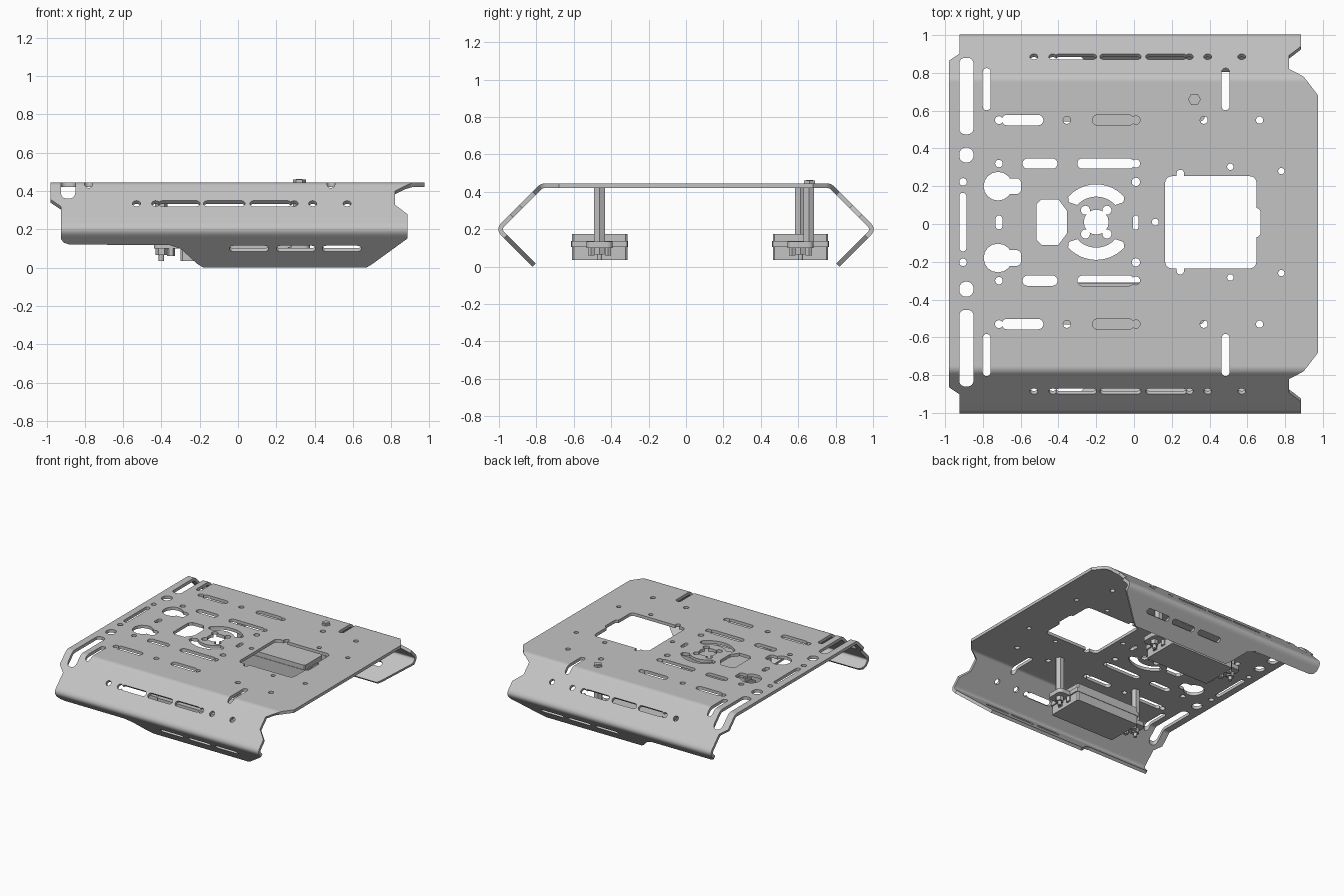
import bpy, bmesh
from math import sin, cos, pi, radians
from mathutils import Matrix, Vector

if "Cube" in bpy.data.objects:
    bpy.data.objects.remove(bpy.data.objects["Cube"])

grey = bpy.data.materials.new("plain_grey")
grey.use_nodes = True
grey.diffuse_color = (0.55, 0.55, 0.55, 1)
grey.node_tree.nodes["Principled BSDF"].inputs["Base Color"].default_value = grey.diffuse_color


def make(name, bm):
    mesh = bpy.data.meshes.new(name)
    bm.to_mesh(mesh)
    bm.free()
    mesh.materials.append(grey)
    ob = bpy.data.objects.new(name, mesh)
    bpy.context.collection.objects.link(ob)
    return ob


def prism(bm, pts, mat, low, high):
    """Extrude a 2D outline along local z."""
    rings = [[bm.verts.new(mat @ Vector((x, y, h))) for x, y in pts] for h in (low, high)]
    faces = [bm.faces.new(r) for r in rings]
    n = len(pts)
    for i in range(n):
        j = (i + 1) % n
        faces.append(bm.faces.new((rings[0][i], rings[0][j], rings[1][j], rings[1][i])))
    bmesh.ops.recalc_face_normals(bm, faces=faces)


def rrect(x0, x1, y0, y1, r, n=7):
    """Rounded rectangle outline; a full radius gives a slot or circle."""
    r = min(r, (x1 - x0) * 0.498, (y1 - y0) * 0.498)
    corners = ((x1 - r, y1 - r), (x0 + r, y1 - r), (x0 + r, y0 + r), (x1 - r, y0 + r))
    return [(cx + r * cos(pi / 2 * (k + i / (n - 1))), cy + r * sin(pi / 2 * (k + i / (n - 1))))
            for k, (cx, cy) in enumerate(corners) for i in range(n)]


def slot(x0, x1, y, w):
    return rrect(x0, x1, y - w / 2, y + w / 2, w / 2)


def circle(x, y, r):
    return rrect(x - r, x + r, y - r, y + r, r, 5)


# Folded sheet: flat top, sloping flanges, then lips folded back under
CORNERS = [(0, 0.445), (0.776, 0.445), (1.0207, 0.2), (0.8207, 0)]
STOPS = [0, 0.776, 1.122, 1.405]
BENDS = [(0.776, 0.025), (1.122, 0.05)]
RIGHT = [(0, .975), (.68, .975), (.785, .895), (.84, .82), (.94, .82), (1.01, .885),
         (1.19, .885), (1.38, .70), (1.405, .67)]
LEFT = [(0, -.98), (.9, -.98), (.953, -.925), (1.193, -.925), (1.221, -.91), (1.235, -.88),
        (1.237, -.36), (1.265, -.30), (1.38, -.21), (1.405, -.18)]


def straight(t):
    for i in range(3):
        if t <= STOPS[i + 1] or i == 2:
            f = (t - STOPS[i]) / (STOPS[i + 1] - STOPS[i])
            return Vector(CORNERS[i]).lerp(Vector(CORNERS[i + 1]), f)


def on_path(t):
    for c, d in BENDS:
        if abs(t - c) < d:
            f = (t - c + d) / (2 * d)
            a, m, b = straight(c - d), straight(c), straight(c + d)
            return a.lerp(m, f).lerp(m.lerp(b, f), f)
    return straight(t)


def edge_at(table, t):
    for (t0, x0), (t1, x1) in zip(table, table[1:]):
        if t <= t1:
            return x0 + (x1 - x0) * (t - t0) / (t1 - t0)
    return table[-1][1]


stations = {t for t, x in RIGHT + LEFT}
for c, d in BENDS:
    stations |= {round(c - d + 2 * d * i / 8, 4) for i in range(9)}
half = sorted(stations)
bm = bmesh.new()
rows = []
for t in [-s for s in reversed(half)] + half[1:]:
    y, z = on_path(abs(t))
    y = y if t > 0 else -y
    rows.append([bm.verts.new((edge_at(e, abs(t)), y, z)) for e in (LEFT, RIGHT)])
for a, b in zip(rows, rows[1:]):
    bm.faces.new((a[0], a[1], b[1], b[0]))
sheet = make("folded_plate", bm)
sol = sheet.modifiers.new("thickness", "SOLIDIFY")
sol.thickness, sol.offset, sol.use_even_offset = 0.024, -1, True

# Holes in the top, the outer ones repeated on both sides of the centre line
CY = 0.01
holes = []
for s in (1, -1):
    def both(pts):
        holes.append([(x, CY + s * y) for x, y in pts])
    both(rrect(-.925, -.85, .465, .87, .03))
    both(rrect(-.925, -.85, .315, .395, .036))
    for x in (-.78, .485):
        both(rrect(x - .021, x + .021, .592, .815, .021))
    for x, y, r in ((-.905, .213, .02), (-.715, .54, .021), (-.355, .54, .02), (.37, .54, .02),
                    (.665, .54, .019), (-.715, .31, .02), (.01, .54, .022), (.01, .31, .022),
                    (.01, .213, .022), (.51, .293, .017), (.78, .27, .017)):
        both(circle(x, y, r))
    for x0, x1, y in ((-.70, -.48, .54), (-.22, .0, .54), (-.59, -.405, .31), (-.30, .0, .31)):
        both(slot(x0, x1, y, .055))
    # Keyholes and curved slots
    both(circle(-.72, .19, .076))
    both(rrect(-.73, -.598, .148, .232, .025))
    angles = [radians(42 + 96 * i / 12) for i in range(13)]
    both([(-.2 + .2 * cos(a), .2 * sin(a)) for a in angles] +
         [(-.2 + .165 * cos(angles[-1]) - .022, .165 * sin(angles[-1]) - .005)] +
         [(-.2 + .135 * cos(a), .135 * sin(a)) for a in reversed(angles)] +
         [(-.2 + .165 * cos(angles[0]) + .022, .165 * sin(angles[0]) - .005)])
    both(rrect(.226, .264, .2, .277, .017))
    for dx in (-.057, .057):
        both(circle(-.2 + dx, .063, .024))
holes += [rrect(-.925, -.887, -.145, .165, .019), rrect(-.733, -.697, -.028, .045, .018),
          rrect(-.006, .024, -.03, .045, .015), circle(.113, CY, .018), circle(-.2, CY, .066),
          rrect(.165, .648, -.235, .253, .035), rrect(.6, .67, -.07, .085, .025),
          [(-.49, .13), (-.40, .13), (-.355, .07), (-.355, -.05), (-.40, -.11),
           (-.49, -.11), (-.515, -.085), (-.515, .105)]]
bm = bmesh.new()
for h in holes:
    prism(bm, h, Matrix.Translation((0, 0, .39)), -.1, .1)

# Holes in the flanges and lips, front and back
for s in (1, -1):
    upper = Matrix.Translation((0, -.886 * s, .335)) @ Matrix.Rotation(radians(45 * s), 4, "X")
    lower = Matrix.Translation((0, -.92 * s, .1)) @ Matrix.Rotation(radians(135 * s), 4, "X")
    for x in (-.53, -.43, .293, .39, .57):
        prism(bm, circle(x, 0, .021), upper, -.06, .06)
    for x in (-.415, -.18, .062):
        prism(bm, slot(x, x + .217, 0, .042), upper, -.06, .06)
    for x in (-.045, .2, .44):
        prism(bm, slot(x, x + .205, 0, .042), lower, -.06, .06)
cutter = make("hole_cutter", bm)
cutter.hide_render = True
cutter.hide_set(True)
cut = sheet.modifiers.new("holes", "BOOLEAN")
cut.object, cut.solver, cut.use_self = cutter, "EXACT", True


def finish(ob):
    bpy.ops.object.select_all(action="DESELECT")
    ob.select_set(True)
    bpy.context.view_layer.objects.active = ob
    for m in list(ob.modifiers):
        bpy.ops.object.modifier_apply(modifier=m.name)
    bpy.ops.object.shade_smooth_by_angle(angle=radians(30))
    wn = ob.modifiers.new("even_shading", "WEIGHTED_NORMAL")
    wn.keep_sharp = True


finish(sheet)
bpy.data.objects.remove(cutter)


def solid(name, parts):
    bm = bmesh.new()
    for pts, low, high in parts:
        prism(bm, pts, Matrix(), low, high)
    finish(make(name, bm))


def hexagon(x, y, r):
    return [(x + r * cos(pi / 3 * i), y + r * sin(pi / 3 * i)) for i in range(6)]


# Two drive units hung below the plate on posts
for side, cy in (("front", -.462), ("back", .612)):
    solid(side + "_motor_body", [(rrect(-.30, .27, cy - .148, cy + .148, .01, 2), .035, .175)])
    solid(side + "_motor_band", [(rrect(-.31, .28, cy - .152, cy + .152, .015, 3), .105, .138)])
    solid(side + "_motor_ears", [(rrect(-.44, -.28, cy - .07, cy + .07, .03), .1, .135),
                                 (rrect(.25, .375, cy - .07, cy + .07, .03), .1, .135)])
    for end, x in (("left", .32), ("right", -.4)):
        y = cy + .045 if (side, end) == ("back", "left") else cy
        solid(f"{side}_{end}_post", [(hexagon(x, y, .033), .134, .43)])
        solid(f"{side}_{end}_screw", [(hexagon(x, cy, .03), .065, .102),
                                      (circle(x, cy, .014), .035, .07)])
        for dy in (-.045, .045):
            solid(f"{side}_{end}_nut", [(hexagon(x + .05 * (1 if x < 0 else -1), cy + dy, .02),
                                         .06, .102)])

# Bolt head on the top
solid("top_bolt", [(hexagon(.32, .66, .034), .44, .46), (circle(.32, .66, .018), .455, .463)])
